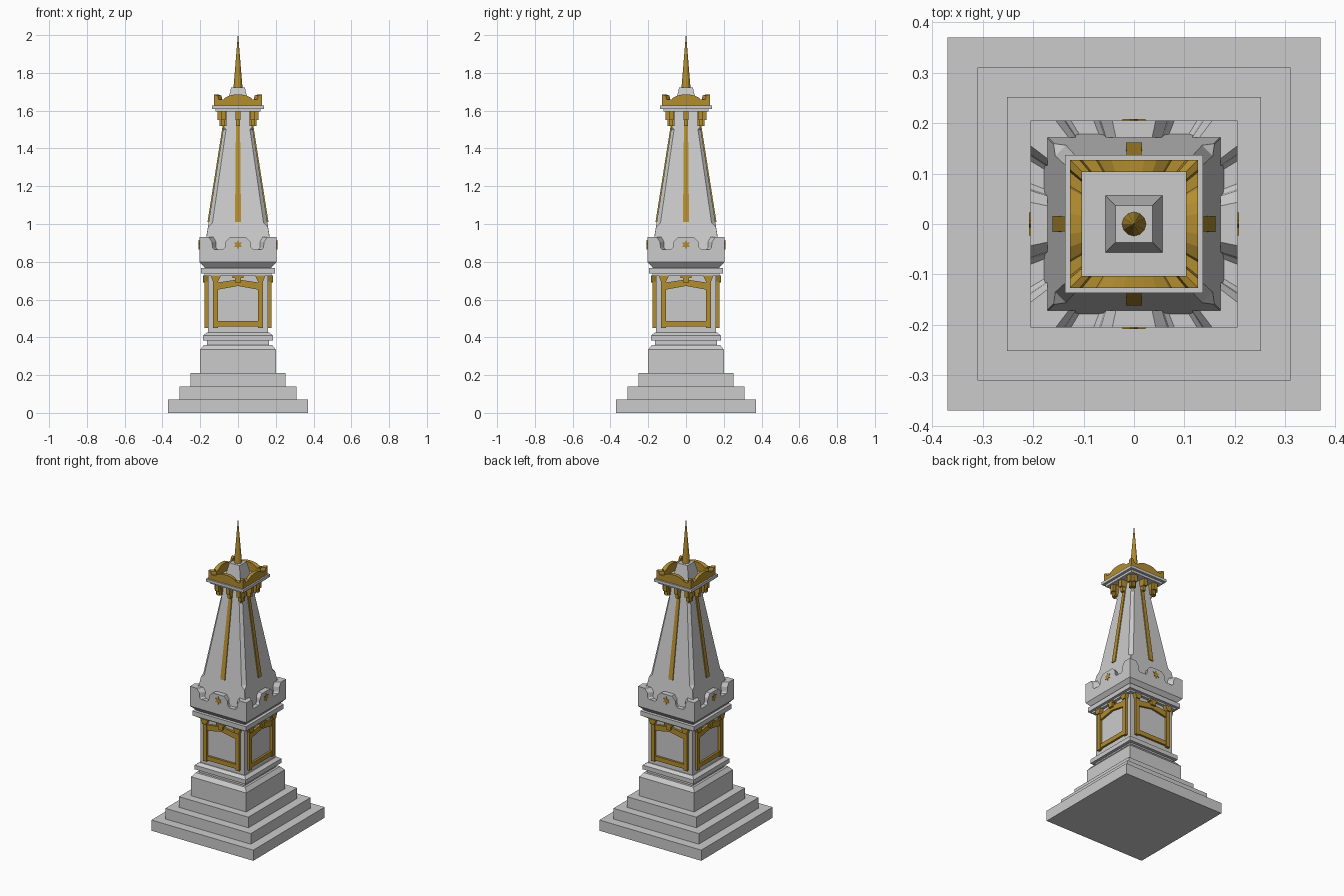
import bpy, bmesh, math
from mathutils import Matrix

if "Cube" in bpy.data.objects:
    bpy.data.objects.remove(bpy.data.objects["Cube"])

gold = bpy.data.materials.new("gold")
gold.diffuse_color = (0.45, 0.27, 0.03, 1)
gold.use_nodes = True
gold.node_tree.nodes["Principled BSDF"].inputs["Base Color"].default_value = gold.diffuse_color


def finish(name, bm, mat=None):
    bmesh.ops.remove_doubles(bm, verts=bm.verts, dist=1e-5)
    bmesh.ops.recalc_face_normals(bm, faces=bm.faces)
    me = bpy.data.meshes.new(name)
    bm.to_mesh(me)
    bm.free()
    ob = bpy.data.objects.new(name, me)
    bpy.context.collection.objects.link(ob)
    if mat:
        me.materials.append(mat)
    return ob


def loft(bm, rings):
    loops = [[bm.verts.new(p) for p in r] for r in rings]
    n = len(loops[0])
    for a, b in zip(loops, loops[1:]):
        for i in range(n):
            j = (i + 1) % n
            bm.faces.new((a[i], a[j], b[j], b[i]))
    bm.faces.new(loops[0][::-1])
    bm.faces.new(loops[-1])


def stack(name, levels, mat=None):
    """Square tower through (half width, z) levels."""
    bm = bmesh.new()
    loft(bm, [[(-h, -h, z), (h, -h, z), (h, h, z), (-h, h, z)] for h, z in levels])
    return finish(name, bm, mat)


def four_sides(name, outlines, y_in, y_out, mat=None, scale=1.0, mitred=False, lean=None):
    """Extrude (x, z) outlines outward on all four faces; mitred ones join at the corners."""
    bm = bmesh.new()
    off = lean or (lambda z: 0)
    for k in range(4):
        rot = Matrix.Rotation(k * math.pi / 2, 3, 'Z')
        for pts in outlines:
            n = len(pts)
            out, inn = [], []
            for x, z in pts:
                v = bm.verts.new((x, -y_out - off(z), z))
                v.co = rot @ v.co
                out.append(v)
                v = bm.verts.new((x * scale, -y_in - off(z), z))
                v.co = rot @ v.co
                inn.append(v)
            bm.faces.new(out)
            bm.faces.new(inn[::-1])
            for i in range(n):
                j = (i + 1) % n
                if mitred and pts[i][0] == pts[j][0] and abs(pts[i][0]) == y_out:
                    continue
                bm.faces.new((out[i], inn[i], inn[j], out[j]))
    return finish(name, bm, mat)


def rect(x0, x1, z0, z1):
    return [(x0, z0), (x1, z0), (x1, z1), (x0, z1)]


def mirrored(half):
    """Complete a left-hand top profile to the right."""
    return half + [(-x, z) for x, z in reversed(half)]


# Stepped base
for i, h in enumerate((0.37, 0.31, 0.252)):
    stack(f"base_step_{i + 1}", [(h, 0.07 * i), (h, 0.07 * (i + 1))])
stack("plinth", [(0.2, 0.21), (0.2, 0.335), (0.18, 0.36)])
stack("plinth_neck", [(0.165, 0.36), (0.165, 0.382)])
stack("lower_moulding", [(0.185, 0.382), (0.185, 0.41), (0.165, 0.425)])

# Square body and its cornice
stack("body", [(0.16, 0.42), (0.16, 0.73)])
stack("body_cornice", [(0.178, 0.725), (0.178, 0.737), (0.195, 0.737), (0.195, 0.767)])

# Gold panel frames with capitals
posts, caps = [], []
for s in (-1, 1):
    posts.append(rect(s * 0.132, s * 0.106, 0.45, 0.71))
    caps.append([(s * 0.132, 0.695), (s * 0.106, 0.695), (s * 0.09, 0.727), (s * 0.145, 0.727)])
four_sides("frame_posts", posts, 0.155, 0.177, gold)
four_sides("frame_capitals", caps, 0.155, 0.184, gold)
four_sides("frame_bars", [
    rect(-0.11, 0.11, 0.458, 0.487),
    [(-0.11, 0.652), (0, 0.672), (0.11, 0.652), (0.11, 0.69), (0, 0.706), (-0.11, 0.69)],
], 0.155, 0.173, gold)
four_sides("frame_keystone", [rect(-0.016, 0.016, 0.69, 0.715),
                              rect(-0.028, 0.028, 0.715, 0.727)], 0.155, 0.186, gold)

# Flared collar with merlons
stack("collar_flare", [(0.175, 0.767), (0.205, 0.80)])
merlons = mirrored([(-0.205, 0.80), (-0.205, 0.93), (-0.155, 0.93), (-0.138, 0.905),
                    (-0.135, 0.875), (-0.125, 0.865), (-0.08, 0.865), (-0.07, 0.875),
                    (-0.066, 0.905), (-0.043, 0.93)])
four_sides("collar_merlons", [merlons], 0.172, 0.205, None, 0.172 / 0.205, True)

# Six-pointed stars
star = []
for i in range(12):
    r = 0.026 if i % 2 == 0 else 0.013
    a = math.pi / 2 + i * math.pi / 6
    star.append((r * math.cos(a), 0.89 + r * math.sin(a)))
four_sides("collar_stars", [star], 0.2, 0.208, gold)


# Tapered shaft with chamfered corners
def shaft_half(z):
    return 0.157 - 0.157 * (z - 1.0)


bm = bmesh.new()
rings = []
for z, c in ((0.8, 0.001), (0.985, 0.001), (1.005, 0.021), (1.5, 0.015), (1.515, 0.001), (1.6, 0.001)):
    h = shaft_half(z)
    d = h - c
    rings.append([(-d, -h, z), (d, -h, z), (h, -d, z), (h, d, z),
                  (d, h, z), (-d, h, z), (-h, d, z), (-h, -d, z)])
loft(bm, rings)
finish("shaft", bm)
four_sides("shaft_strips", [[(-0.016, 1.01), (0.016, 1.01), (0.011, 1.53), (-0.011, 1.53)]],
           -0.01, 0.006, gold, lean=shaft_half)

# Gold brackets under the top cornice
low, high = [], []
for x in (-0.078, 0, 0.078):
    low.append(rect(x - 0.01, x + 0.01, 1.52, 1.56))
    high.append(rect(x - 0.013, x + 0.013, 1.55, 1.597))
four_sides("bracket_feet", low, 0.06, 0.097, gold)
four_sides("bracket_heads", high, 0.06, 0.108, gold)

# Top cornice and gold crown
stack("top_cornice", [(0.12, 1.595), (0.12, 1.61), (0.137, 1.61), (0.137, 1.628)])
crown = mirrored([(-0.127, 1.628), (-0.127, 1.685), (-0.108, 1.68), (-0.103, 1.66), (-0.075, 1.66),
                  (-0.07, 1.668), (-0.045, 1.68), (-0.02, 1.685)])
four_sides("crown", [crown], 0.103, 0.127, gold, 0.103 / 0.127, True)

# Finial
stack("finial_base", [(0.057, 1.625), (0.037, 1.722)])
bm = bmesh.new()
bmesh.ops.create_cone(bm, cap_ends=True, segments=12, radius1=0.024, radius2=0.001, depth=0.28,
                      matrix=Matrix.Translation((0, 0, 1.86)))
finish("spire", bm, gold)
